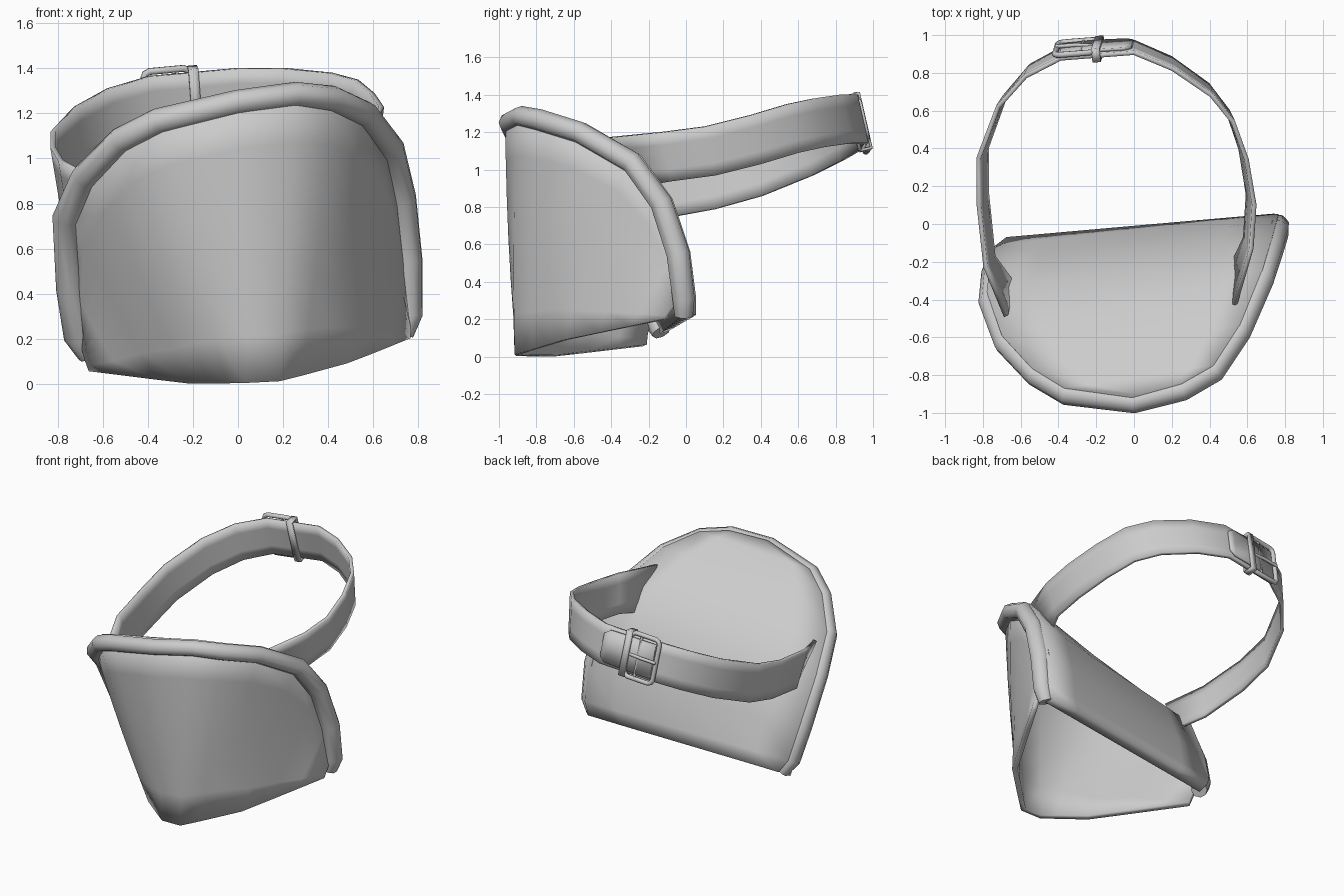
import bpy
from math import sin, pi
from mathutils import Vector as V

if "Cube" in bpy.data.objects:
    bpy.data.objects.remove(bpy.data.objects["Cube"])


def finish(obj, angle=0.8):
    bpy.ops.object.select_all(action='DESELECT')
    obj.select_set(True)
    bpy.context.view_layer.objects.active = obj
    bpy.ops.object.shade_smooth_by_angle(angle=angle)


def sheet(name, rows, thick, offset=0.0):
    """Grid of points turned into a thick smooth sheet."""
    n = len(rows[0])
    faces = [(i * n + j, i * n + j + 1, (i + 1) * n + j + 1, (i + 1) * n + j)
             for i in range(len(rows) - 1) for j in range(n - 1)]
    me = bpy.data.meshes.new(name)
    me.from_pydata([tuple(p) for r in rows for p in r], [], faces)
    obj = bpy.data.objects.new(name, me)
    bpy.context.collection.objects.link(obj)
    mod = obj.modifiers.new("thickness", 'SOLIDIFY')
    mod.thickness, mod.offset = thick, offset
    finish(obj)
    return obj


def tube(name, pts, r, cyclic=False, radii=None):
    cu = bpy.data.curves.new(name, 'CURVE')
    cu.dimensions = '3D'
    cu.bevel_depth, cu.bevel_resolution, cu.use_fill_caps = r, 2, True
    sp = cu.splines.new('POLY')
    sp.points.add(len(pts) - 1)
    for i, (p, q) in enumerate(zip(sp.points, pts)):
        p.co = (*q, 1)
        p.radius = radii[i] if radii else 1
    sp.use_cyclic_u = cyclic
    obj = bpy.data.objects.new(name, cu)
    bpy.context.collection.objects.link(obj)
    return obj


# Left and right edges of the slanted back, from bottom to top
L = [V(p) for p in [(-.67, -.12, .13), (-.72, -.16, .21), (-.75, -.24, .42), (-.77, -.40, .74),
                    (-.69, -.62, .92), (-.53, -.79, 1.08), (-.36, -.89, 1.165), (0, -.935, 1.25)]]
R = [V(p) for p in [(.74, 0, .22), (.77, 0, .31), (.765, -.03, .55), (.74, -.12, .82),
                    (.69, -.28, 1.04), (.57, -.56, 1.20), (.43, -.77, 1.265), (.26, -.87, 1.285)]]
rim = L + R[::-1]

# Back panel (outer face flush with the rim) and the rolled rim, fuller at the sides
sheet("back_panel", [[a.lerp(b, k / 6) for k in range(7)] for a, b in zip(L, R)], .073, -.5)
side = [.9, 1.1, 1.15, 1.1, 1.05, 1, 1, .95]
rim_centre = [V((p.x * .988, p.y - .012, p.z)) for p in rim]
tube("rolled_rim", rim_centre, .058, radii=side + side[::-1])

# Front wall: round at the rim, narrowing to a blunt V along the open bottom edge
low_left = [V(p) for p in [(-.65, -.22, .06), (-.2, -.70, .005), (.04, -.89, .005)]]
low_right = [V(p) for p in [(.18, -.90, .012), (.47, -.64, .09), (.75, -.11, .20)]]


def along(keys, f):
    s = f * (len(keys) - 1)
    i = min(int(s), len(keys) - 2)
    return keys[i].lerp(keys[i + 1], s - i)


low = [along(low_left, k / 6) for k in range(7)] + [along(low_right, k / 6) for k in range(7)]
wall = []
for top, bottom in zip(rim[1:-1], low):
    top = V((top.x * .95, top.y - .015, top.z))
    col = []
    for k in range(7):
        q = top.lerp(bottom, k / 6)
        bulge = sin(pi * k / 6) * .02
        col.append(q + V((q.x * .6, -.6, 0)) * bulge)
    wall.append(col)
sheet("front_wall", wall, .035)

# Strap: centre line, swept as a tall thin band leaning with its slope
path = [V(p) for p in [(-.66, -.40, .80), (-.765, -.2, .86), (-.80, .13, .92), (-.80, .38, .99),
                       (-.70, .65, 1.10), (-.56, .81, 1.18), (-.38, .905, 1.235), (0, .935, 1.27),
                       (.20, .85, 1.27), (.40, .71, 1.25), (.51, .57, 1.22), (.58, .37, 1.16),
                       (.62, .13, 1.10), (.605, -.10, 1.07), (.52, -.34, 1.04)]]
up = V((0, -.22, 1)).normalized()
band = []
for i, p in enumerate(path):
    lean = V((p.x * .027, -.06 if i in (0, len(path) - 1) else 0, 0))
    band.append([p + (up * .133 + lean) * s for s in (-1, -.5, 0, .5, 1)])
sheet("strap", band, .024)

# Buckle placed in the local frame of the strap
t = (path[7] - path[6]).normalized()
n = up.cross(t).normalized()
u = t.cross(n)
o = path[6].lerp(path[7], .2) + n * .010


def at(a, b, c):
    """Along the strap, across the strap, outward from it."""
    return o + t * a + u * b + n * c


def ring(w, h, r, c):
    out = []
    for sx, sy in ((1, 1), (-1, 1), (-1, -1), (1, -1)):
        e = [(sx * w, sy * (h - r)), (sx * (w - .3 * r), sy * (h - .3 * r)), (sx * (w - r), sy * h)]
        out += [at(a, b, c) for a, b in (e if sx * sy > 0 else e[::-1])]
    return out


tube("buckle_frame", ring(.105, .15, .03, .014), .016, True)
tube("buckle_prong", [at(.10, 0, .014), at(.0, 0, .028), at(-.11, 0, .028)], .011)
tube("buckle_bar", [at(.03, -.15, .012), at(.03, .15, .012)], .010)

# Strap end tucked over the band
tongue = [[at(a, b * h, c) for b in (-1, 0, 1)]
          for a, h, c in ((.30, .08, .008), (.26, .11, .010), (.12, .115, .014), (-.08, .115, .010))]
sheet("strap_end", tongue, .016)

# Keeper loop around both layers
loop = [(-.15, -.035), (.15, -.035), (.15, .028), (-.15, .028), (-.15, -.035)]
sheet("keeper_loop", [[at(.115 + s, b, c) for s in (-.022, .022)] for b, c in loop], .016)
